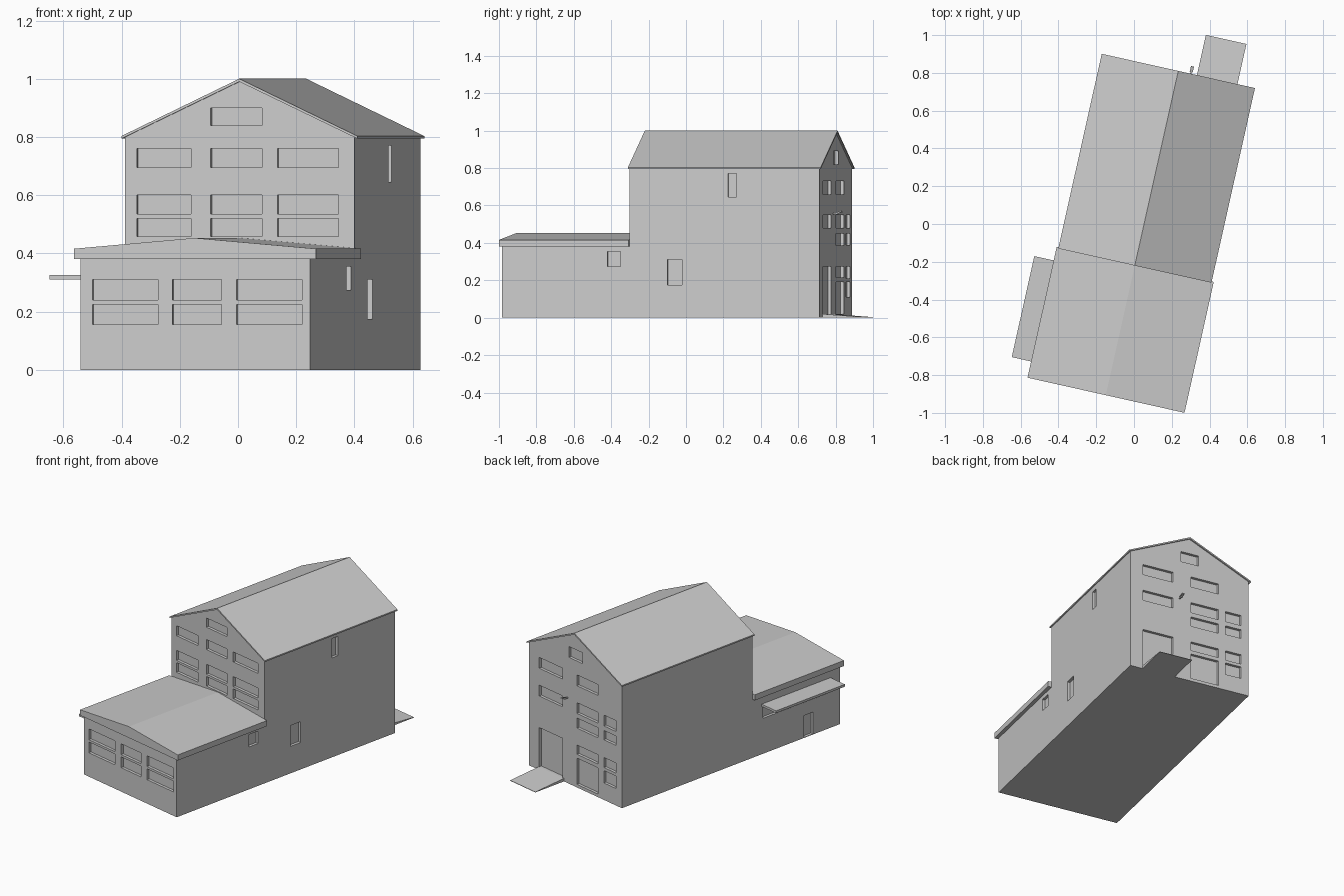
import bpy, bmesh, math
from mathutils import Vector

if "Cube" in bpy.data.objects:
    bpy.data.objects.remove(bpy.data.objects["Cube"])

TURN = math.radians(-12.6)          # whole building is turned about z
U0, U1, MID = -0.352, 0.456, 0.052  # side walls and ridge line
V0, VM, V1 = -0.905, -0.207, 0.832  # front, step and back walls


def finish(name, bm):
    bmesh.ops.recalc_face_normals(bm, faces=bm.faces)
    me = bpy.data.meshes.new(name)
    bm.to_mesh(me)
    bm.free()
    ob = bpy.data.objects.new(name, me)
    ob.rotation_euler.z = TURN
    bpy.context.collection.objects.link(ob)
    return ob


def add_prism(bm, pts, offset):
    f = bm.faces.new([bm.verts.new(p) for p in pts])
    r = bmesh.ops.extrude_face_region(bm, geom=[f], use_keep_orig=True)
    bmesh.ops.translate(bm, vec=Vector(offset),
                        verts=[g for g in r['geom'] if isinstance(g, bmesh.types.BMVert)])


def along(name, uz, v0, v1):
    """Profile in the width/height plane, extruded along the length."""
    bm = bmesh.new()
    add_prism(bm, [(u, v0, z) for u, z in uz], (0, v1 - v0, 0))
    return finish(name, bm)


def add_box(bm, u0, u1, v0, v1, z0, z1):
    add_prism(bm, [(u0, v0, z0), (u1, v0, z0), (u1, v0, z1), (u0, v0, z1)], (0, v1 - v0, 0))


def box(name, *dims):
    bm = bmesh.new()
    add_box(bm, *dims)
    return finish(name, bm)


# Walls: tall gabled block joined to the low front block
walls = along("walls", [(U0, 0), (U1, 0), (U1, 0.8), (MID, 0.992), (U0, 0.8)], VM, V1)
low = box("front_block_helper", U0, U1, V0, VM, 0, 0.39)

# Recessed windows and doors
cut = bmesh.new()
D, OUT = 0.018, 0.05
cols = [(-0.31, -0.08), (-0.029, 0.145), (0.197, 0.427)]
for u0, u1 in cols:                                   # low front wall
    for z0, z1 in [(0.155, 0.225), (0.24, 0.31)]:
        add_box(cut, u0, u1, V0 - OUT, V0 + D, z0, z1)
front = [(-0.31, -0.12), (-0.05, 0.13), (0.185, 0.40)]
for u0, u1 in front:                                  # tall front wall
    for z0, z1 in [(0.458, 0.52), (0.535, 0.60), (0.695, 0.76)]:
        add_box(cut, u0, u1, VM - OUT, VM + D, z0, z1)
add_box(cut, -0.05, 0.13, VM - OUT, VM + D, 0.84, 0.90)
back = {(0.165, 0.37): [(0.02, 0.275), (0.48, 0.55), (0.66, 0.73)],
        (-0.145, 0.04): [(0.02, 0.19), (0.215, 0.275), (0.385, 0.45), (0.48, 0.55), (0.66, 0.73)],
        (-0.30, -0.195): [(0.11, 0.19), (0.21, 0.275), (0.39, 0.45), (0.48, 0.55)],
        (-0.01, 0.11): [(0.82, 0.89)]}
for (u0, u1), rows in back.items():                   # back wall
    for z0, z1 in rows:
        add_box(cut, u0, u1, V1 - D, V1 + OUT, z0, z1)
for v0, v1, z0, z1 in [(0.332, 0.378, 0.645, 0.77), (-0.329, -0.257, 0.275, 0.355),
                       (0.0, 0.081, 0.175, 0.31)]:    # right wall
    add_box(cut, U1 - D, U1 + OUT, v0, v1, z0, z1)
for v0, v1, z0, z1 in [(-0.69, -0.618, 0.004, 0.145), (-0.80, -0.29, 0.23, 0.30)]:  # left wall
    add_box(cut, U0 - OUT, U0 + D, v0, v1, z0, z1)
cutter = finish("opening_cutter", cut)

for helper, op in [(low, 'UNION'), (cutter, 'DIFFERENCE')]:
    m = walls.modifiers.new(op.lower(), 'BOOLEAN')
    m.operation, m.object, m.solver = op, helper, 'EXACT'
    helper.hide_render = True
    helper.hide_set(True)

# Roofs
along("main_roof", [(-0.363, 0.794), (MID, 0.99), (0.468, 0.794), (0.468, 0.803),
                    (MID, 1.0), (-0.363, 0.803)], -0.214, 0.842)
along("front_roof", [(-0.373, 0.38), (0.479, 0.38), (0.479, 0.416),
                     (MID, 0.453), (-0.373, 0.416)], -0.917, VM)

# Side canopy and back ramp
box("canopy", -0.478, U0, -0.829, -0.281, 0.31, 0.325)
bm = bmesh.new()
add_prism(bm, [(0.153, V1, 0), (0.153, 1.06, 0), (0.153, 1.06, 0.003), (0.153, V1, 0.02)], (0.22, 0, 0))
finish("ramp", bm)

# Small wall lamp: bracket and tilted head
box("lamp_bracket", 0.116, 0.124, V1 - 0.005, 0.862, 0.553, 0.559)
bm = bmesh.new()
add_prism(bm, [(0.112, 0.85, 0.556), (0.112, 0.882, 0.564), (0.112, 0.88, 0.572),
               (0.112, 0.85, 0.563)], (0.016, 0, 0))
finish("lamp_head", bm)
